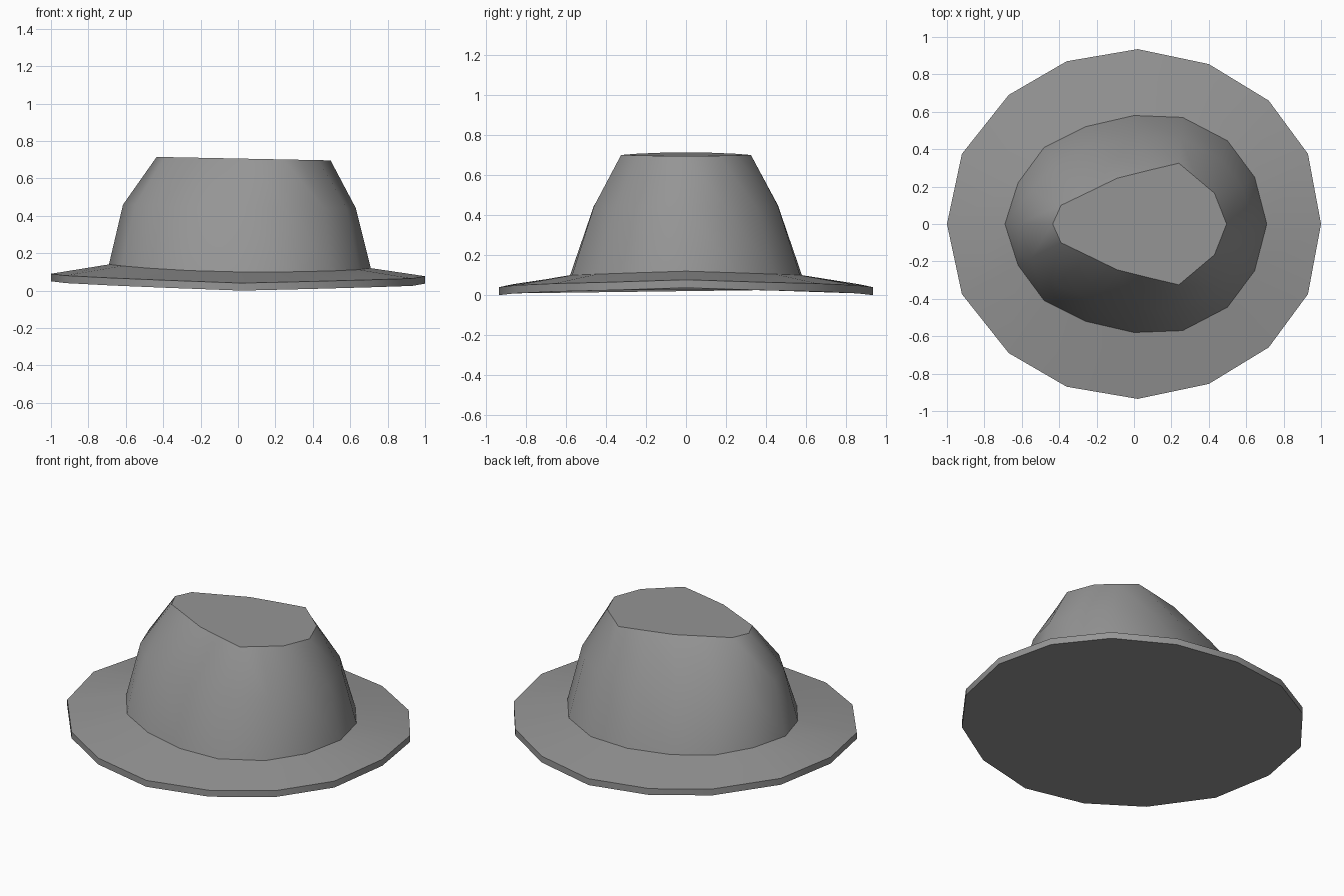
import bpy, bmesh, math

cube = bpy.data.objects.get("Cube")
if cube:
    bpy.data.objects.remove(cube)

felt = bpy.data.materials.new("grey_felt")
felt.use_nodes = True
GREY = (0.3, 0.3, 0.3, 1)
felt.diffuse_color = GREY
felt.node_tree.nodes["Principled BSDF"].inputs["Base Color"].default_value = GREY


def ring(half):
    """Close a half outline by mirroring it across the centre line."""
    return half + [(x, -y, z) for x, y, z in reversed(half[1:-1])]


def loft(name, halves, cap_first=False, cap_last=False, angle=30):
    """Skin matching rings, listed from the bottom up."""
    bm = bmesh.new()
    loops = [[bm.verts.new(p) for p in ring(h)] for h in halves]
    n = len(loops[0])
    for a, b in zip(loops, loops[1:]):
        for i in range(n):
            j = (i + 1) % n
            bm.faces.new((a[i], b[i], b[j], a[j]))
    if cap_first:
        bm.faces.new(loops[0])
    if cap_last:
        bm.faces.new(loops[-1][::-1])
    # The half outlines run clockwise from above, so sides face outward
    bm.normal_update()
    for f in bm.faces:
        f.normal_flip()
    mesh = bpy.data.meshes.new(name)
    bm.to_mesh(mesh)
    bm.free()
    mesh.materials.append(felt)
    ob = bpy.data.objects.new(name, mesh)
    bpy.context.collection.objects.link(ob)
    bpy.ops.object.select_all(action='DESELECT')
    ob.select_set(True)
    bpy.context.view_layer.objects.active = ob
    bpy.ops.object.mode_set(mode='EDIT')
    bpy.ops.mesh.select_all(action='SELECT')
    bpy.ops.mesh.normals_make_consistent(inside=False)
    bpy.ops.object.mode_set(mode='OBJECT')
    bpy.ops.object.shade_smooth_by_angle(angle=math.radians(angle))
    return ob


# Outlines from the right end to the left end of the hat
rim = [(-1, 0, .05), (-.92, .375, .04), (-.67, .69, .027), (-.36, .87, .014),
       (.02, .935, 0), (.4, .855, .009), (.72, .66, .018), (.93, .375, .025),
       (1, 0, .037)]
rim_top = [(x, y, z + .04) for x, y, z in rim]
base = [(-.69, 0, .14), (-.62, .22, .132), (-.48, .41, .12), (-.26, .52, .107),
        (0, .58, .1), (.26, .57, .1), (.5, .445, .105), (.645, .25, .112),
        (.71, 0, .12)]
bulge = [(-.615, 0), (-.55, .18), (-.42, .32), (-.22, .415), (.02, .46),
         (.25, .46), (.46, .35), (.58, .2), (.63, 0)]
bulge = [(x, y, .45 - .015 * x) for x, y in bulge]
crest = [(-.435, 0), (-.39, .1), (-.24, .172), (-.09, .245), (.07, .285),
         (.24, .325), (.335, .245), (.43, .165), (.495, 0)]
crest = [(x, y, .706 - .02 * x) for x, y in crest]

# Drooping brim with a closed underside, and the crown standing on it
loft("brim", [rim, rim_top, base], cap_first=True)
loft("crown", [base, bulge, crest], cap_last=True, angle=40)
